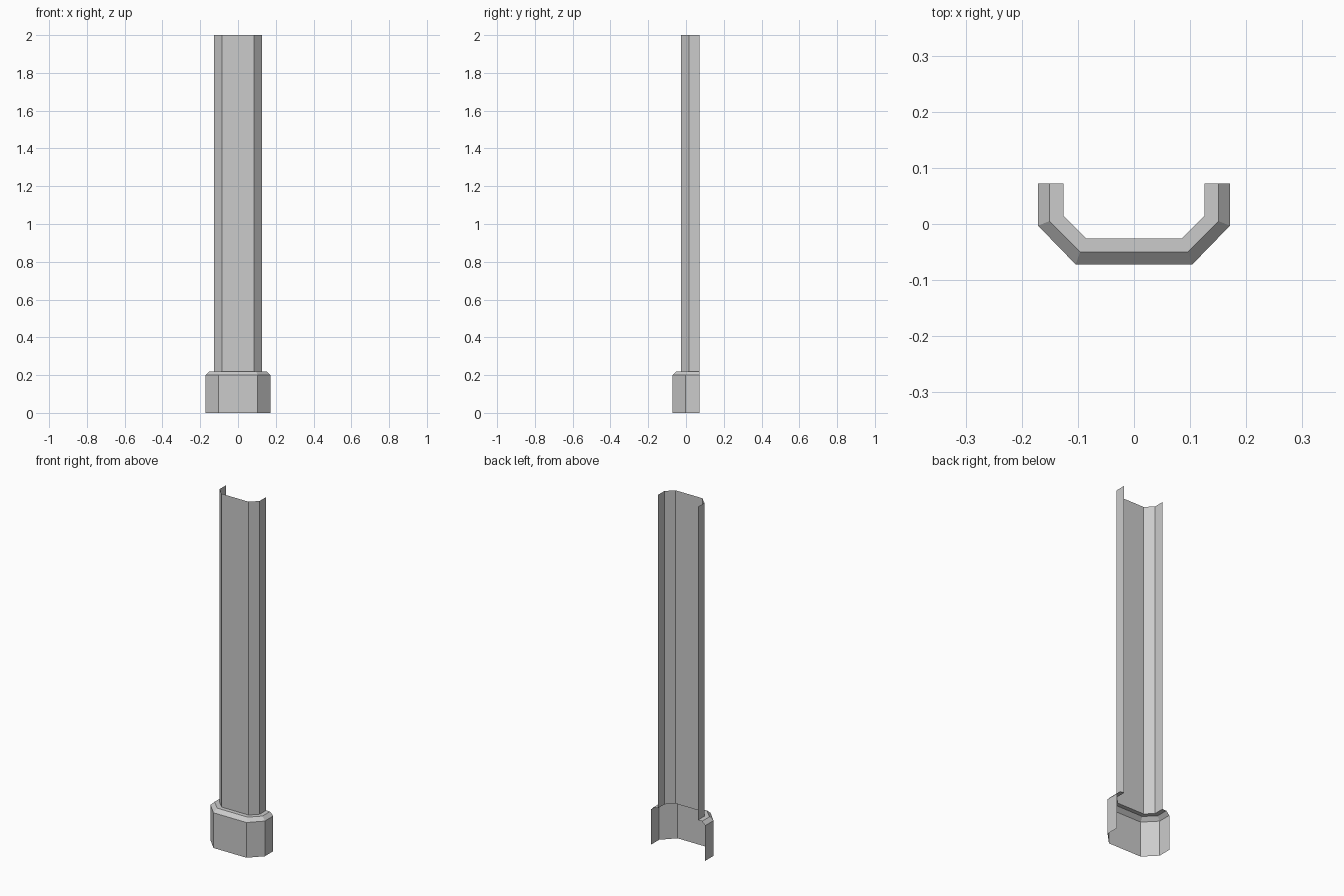
import bpy

if "Cube" in bpy.data.objects:
    bpy.data.objects.remove(bpy.data.objects["Cube"])

BACK = 0.072  # open rear edge shared by every section


def section(side_x, side_y, front_x, front_y, z):
    """Open, chamfered U section, mirrored in x, running left to right."""
    half = [(-side_x, BACK, z), (-side_x, side_y, z), (-front_x, front_y, z)]
    return half + [(-x, y, h) for x, y, h in reversed(half)]


def loft(name, rings):
    """Open shell of flat quads joining the sections from bottom to top."""
    n = len(rings[0])
    verts = [p for ring in rings for p in ring]
    faces = [(r * n + i, r * n + i + 1, (r + 1) * n + i + 1, (r + 1) * n + i)
             for r in range(len(rings) - 1) for i in range(n - 1)]
    mesh = bpy.data.meshes.new(name)
    mesh.from_pydata(verts, [], faces)
    mesh.update()
    obj = bpy.data.objects.new(name, mesh)
    bpy.context.collection.objects.link(obj)
    return obj


outer = (0.171, -0.003, 0.104, -0.072)
lip = (0.151, 0.005, 0.096, -0.050)
inner = (0.126, 0.015, 0.085, -0.026)

# Plinth: upright wall, sloped bevel and flat ledge
loft("plinth", [section(*outer, 0.0), section(*outer, 0.20),
                section(*lip, 0.22), section(*inner, 0.22)])

# Shaft: plain open channel standing on the ledge
loft("shaft", [section(*inner, 0.22), section(*inner, 2.0)])
